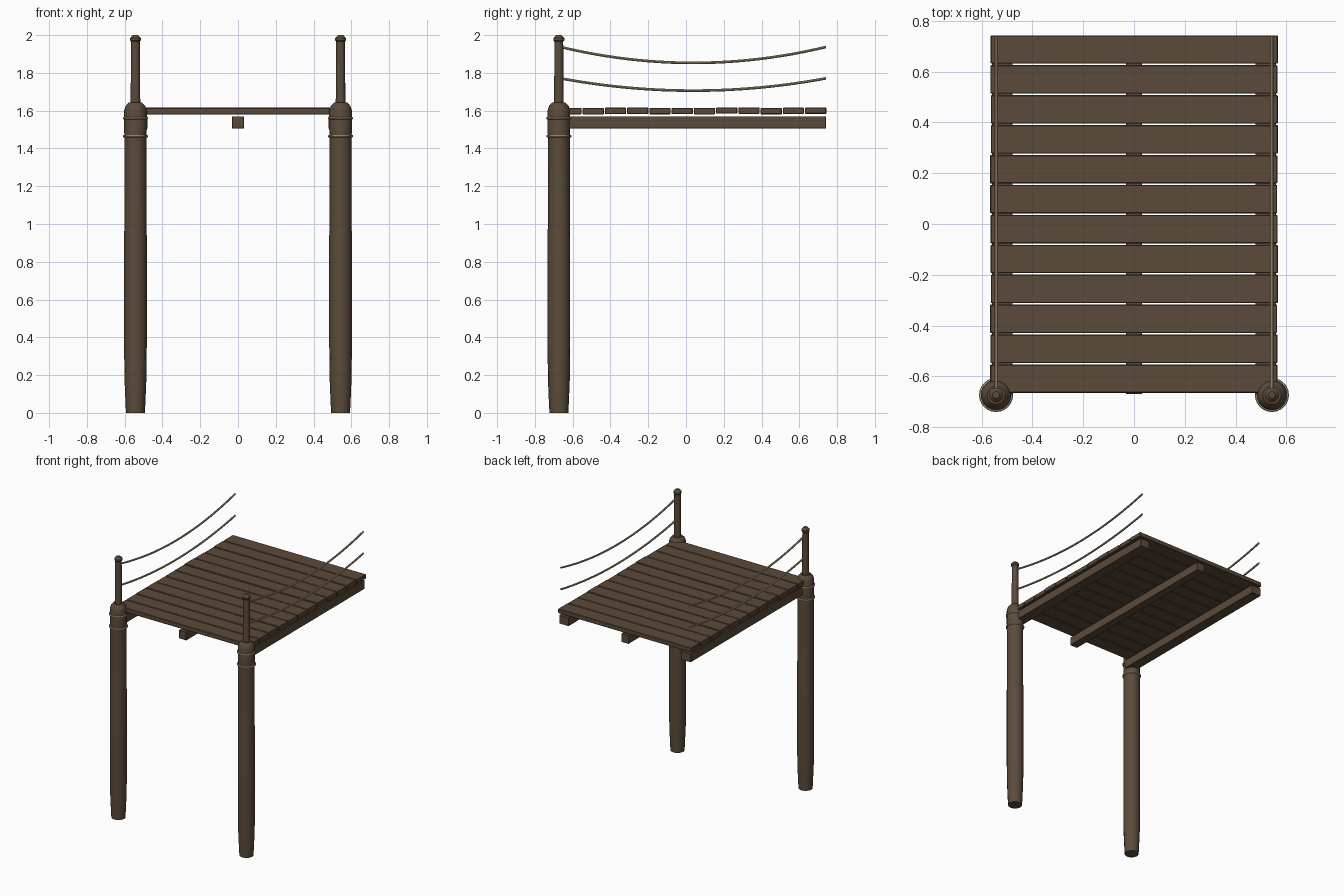
import bpy, bmesh, math, random

if "Cube" in bpy.data.objects:
    bpy.data.objects.remove(bpy.data.objects["Cube"])

random.seed(4)


def material(name, col):
    m = bpy.data.materials.new(name)
    m.diffuse_color = (*col, 1)
    m.use_nodes = True
    m.node_tree.nodes["Principled BSDF"].inputs["Base Color"].default_value = m.diffuse_color
    return m


WOOD = material("weathered brown wood", (0.105, 0.071, 0.044))
PLANK = material("deck brown wood", (0.105, 0.068, 0.042))
ROPE = material("tan rope", (0.46, 0.36, 0.22))


def finish(name, bm, mat, smooth=False):
    bmesh.ops.recalc_face_normals(bm, faces=bm.faces)
    me = bpy.data.meshes.new(name)
    bm.to_mesh(me)
    bm.free()
    me.materials.append(mat)
    ob = bpy.data.objects.new(name, me)
    bpy.context.collection.objects.link(ob)
    if smooth:
        bpy.ops.object.select_all(action='DESELECT')
        ob.select_set(True)
        bpy.context.view_layer.objects.active = ob
        bpy.ops.object.shade_smooth_by_angle(angle=math.radians(35))
    return ob


def skin(name, rings, mat, closed=False):
    """Joins rings of points into a tube, capped unless closed on itself."""
    bm = bmesh.new()
    vs = [[bm.verts.new(p) for p in r] for r in rings]
    n = len(vs[0])
    pairs = list(zip(vs, vs[1:])) + ([(vs[-1], vs[0])] if closed else [])
    for a, b in pairs:
        for i in range(n):
            j = (i + 1) % n
            bm.faces.new((a[i], a[j], b[j], b[i]))
    if not closed:
        bm.faces.new(vs[0])
        bm.faces.new(vs[-1])
    return finish(name, bm, mat, True)


def circle(n):
    return [(math.cos(math.tau * i / n), math.sin(math.tau * i / n)) for i in range(n)]


def lathe(name, x, y, profile, mat, n):
    return skin(name, [[(x + r * c, y + r * s, z) for c, s in circle(n)]
                       for r, z in profile], mat)


def ring(name, x, y, z, R, r, mat):
    return skin(name, [[(x + (R + r * a) * c, y + (R + r * a) * s, z + r * b)
                        for a, b in circle(8)] for c, s in circle(24)], mat, True)


def box(name, x0, x1, y0, y1, z0, z1, mat, bevel):
    bm = bmesh.new()
    bmesh.ops.create_cube(bm, size=1)
    for v in bm.verts:
        v.co = ((x0 + x1) / 2 + v.co.x * (x1 - x0),
                (y0 + y1) / 2 + v.co.y * (y1 - y0),
                (z0 + z1) / 2 + v.co.z * (z1 - z0))
    bmesh.ops.bevel(bm, geom=bm.edges[:], offset=bevel, segments=1, affect='EDGES')
    return finish(name, bm, mat)


PX, PY = 0.543, -0.673
for side, s in (("left", -1), ("right", 1)):
    x = s * PX
    # pile with tapered foot and rounded shoulder
    lathe(side + "_pile", x, PY,
          [(0.050, 0), (0.053, 0.06), (0.058, 0.18), (0.060, 0.35), (0.060, 0.94),
           (0.058, 1.0), (0.058, 1.45), (0.060, 1.50), (0.060, 1.60),
           (0.052, 1.625), (0.036, 1.642)], WOOD, 16)
    # slim railing post with knob
    lathe(side + "_rail_post", x, PY,
          [(0.026, 1.60), (0.023, 1.965), (0.029, 1.972), (0.029, 1.984),
           (0.014, 2.0)], WOOD, 12)
    # rope lashings
    for i, z in enumerate((1.465, 1.56)):
        ring(f"{side}_lashing_{i}", x, PY, z, 0.060, 0.007, ROPE)
    # sagging hand ropes
    for nm, top, sag in (("upper", 1.937, 0.084), ("lower", 1.771, 0.065)):
        rings = []
        for k in range(25):
            t = k / 24
            y = PY + 0.01 + t * (0.74 - PY - 0.01)
            z = top - sag * 4 * t * (1 - t)
            rings.append([(x + 0.007 * a, y, z + 0.007 * b) for a, b in circle(8)])
        skin(f"{side}_{nm}_rope", rings, ROPE)
    # side beam
    a, b = sorted((s * 0.478, s * 0.558))
    box(side + "_beam", a, b, -0.67, 0.74, 1.505, 1.57, WOOD, 0.002)

# middle beam
box("middle_beam", -0.031, 0.031, -0.67, 0.74, 1.505, 1.57, WOOD, 0.002)

# deck planks
pitch = 0.1178
for i in range(12):
    y = -0.665 + i * pitch
    dx, dz = random.uniform(-0.002, 0.002), random.uniform(-0.002, 0.002)
    box(f"deck_plank_{i + 1}", -0.565 + dx, 0.565 + dx, y, y + 0.112,
        1.582 + dz, 1.616 + dz, PLANK, 0.003)
